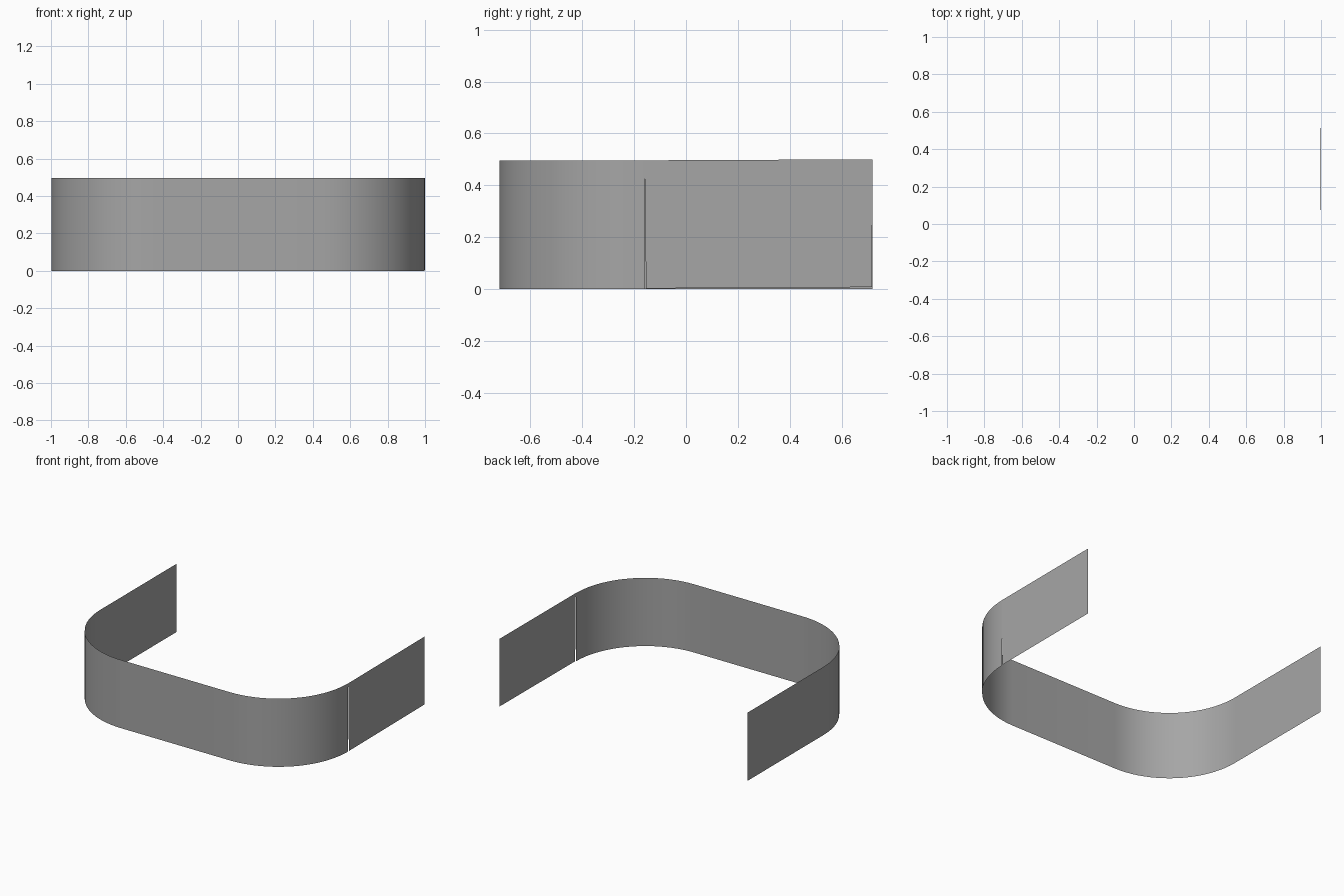
import bpy, bmesh
from math import sin, cos, pi

if "Cube" in bpy.data.objects:
    bpy.data.objects.remove(bpy.data.objects["Cube"])

HALF_X, HALF_Y, RADIUS, HEIGHT = 0.998, 0.72, 0.56, 0.496
SEGMENTS = 20

grey = bpy.data.materials.new("dark_grey")
grey.diffuse_color = (0.38, 0.38, 0.38, 1)
grey.use_nodes = True
grey.node_tree.nodes["Principled BSDF"].inputs["Base Color"].default_value = grey.diffuse_color


def strip(name, bottom, top):
    """Thin sheet spanning two matching rows of points."""
    bm = bmesh.new()
    low = [bm.verts.new(p) for p in bottom]
    high = [bm.verts.new(p) for p in top]
    for i in range(len(low) - 1):
        bm.faces.new((low[i], low[i + 1], high[i + 1], high[i]))
    mesh = bpy.data.meshes.new(name)
    bm.to_mesh(mesh)
    bm.free()
    mesh.materials.append(grey)
    for face in mesh.polygons:
        face.use_smooth = True
    obj = bpy.data.objects.new(name, mesh)
    bpy.context.collection.objects.link(obj)
    return obj


def corner(cx, start):
    """Quarter-circle plan points, running counter-clockwise."""
    return [(cx + RADIUS * cos(start + pi / 2 * i / SEGMENTS),
             -HALF_Y + RADIUS + RADIUS * sin(start + pi / 2 * i / SEGMENTS))
            for i in range(SEGMENTS + 1)]


# Left arm, front wall and both rounded corners
flat = HALF_X - RADIUS
plan = [(-HALF_X, HALF_Y)] + corner(-flat, pi) + corner(flat, 1.5 * pi)
strip("curved_wall", [(x, y, 0) for x, y in plan],
      [(x, y, HEIGHT) for x, y in plan])

# Right arm, tilted very slightly so a fine wedge gap opens at the seam
seam = -HALF_Y + RADIUS
strip("right_arm",
      [(HALF_X + 0.002, seam + 0.006, 0.002), (HALF_X, HALF_Y - 0.003, 0.007)],
      [(HALF_X + 0.001, seam, HEIGHT), (HALF_X - 0.001, HALF_Y, HEIGHT + 0.004)])
